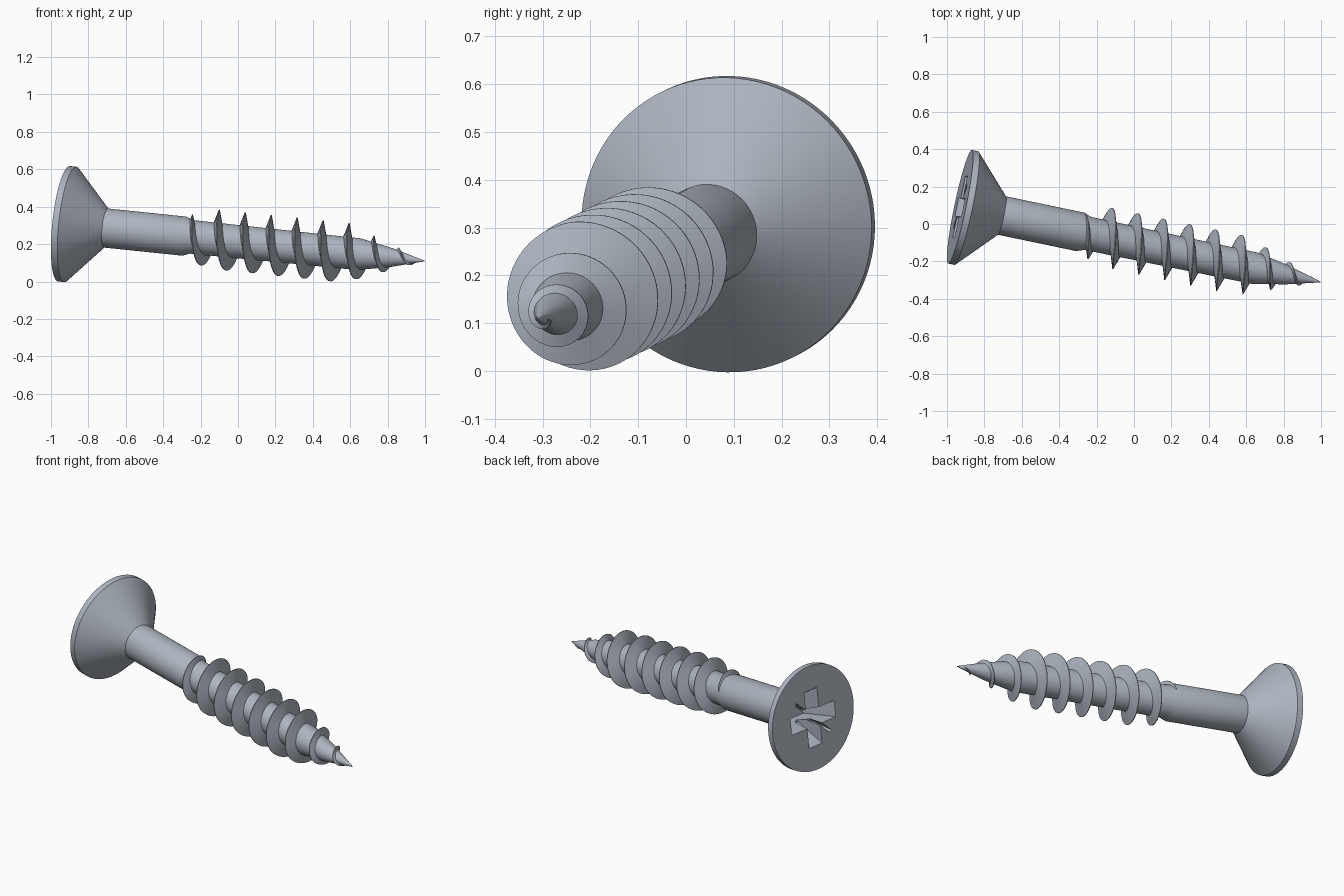
import bpy, bmesh, math
from mathutils import Matrix, Vector

if "Cube" in bpy.data.objects:
    bpy.data.objects.remove(bpy.data.objects["Cube"], do_unlink=True)

# Steel material
steel = bpy.data.materials.new("blue_grey_steel")
steel.use_nodes = True
COLOUR = (0.42, 0.46, 0.52, 1)
steel.diffuse_color = COLOUR
steel.node_tree.nodes["Principled BSDF"].inputs["Base Color"].default_value = COLOUR

# Local z runs from the head face to the tip; this frame lays the screw down
head_centre = Vector((-0.93, 0.092, 0.309))
tip = Vector((0.997, -0.31, 0.11))
axis = (tip - head_centre).normalized()
length = (tip - head_centre).length
side = Vector((0, 1, 0))
side = (side - axis * side.dot(axis)).normalized()
up = axis.cross(side)
frame = Matrix.Translation(head_centre) @ Matrix((side, up, axis)).transposed().to_4x4()


def finish(bm, name):
    bmesh.ops.recalc_face_normals(bm, faces=bm.faces)
    mesh = bpy.data.meshes.new(name)
    bm.transform(frame)
    bm.to_mesh(mesh)
    bm.free()
    mesh.materials.append(steel)
    obj = bpy.data.objects.new(name, mesh)
    bpy.context.collection.objects.link(obj)
    return obj


def lerp_table(table, t):
    for (t0, r0), (t1, r1) in zip(table, table[1:]):
        if t <= t1:
            return r0 + (r1 - r0) * max(0, t - t0) / (t1 - t0)
    return table[-1][1]


def select_only(obj):
    bpy.ops.object.select_all(action='DESELECT')
    obj.select_set(True)
    bpy.context.view_layer.objects.active = obj


# Head, shank and core turned as one profile of (distance, radius)
PROFILE = [(0, 0.31), (0.035, 0.31), (0.23, 0.105), (0.66, 0.105), (0.70, 0.09),
           (1.62, 0.085), (1.80, 0.05), (length, 0.002)]


def make_body(sides=96):
    bm = bmesh.new()
    rings = [[bm.verts.new((r * math.cos(2 * math.pi * i / sides),
                            r * math.sin(2 * math.pi * i / sides), t))
              for i in range(sides)] for t, r in PROFILE]
    for a, b in zip(rings, rings[1:]):
        for i in range(sides):
            j = (i + 1) % sides
            bm.faces.new((a[i], a[j], b[j], b[i]))
    bm.faces.new(rings[0])
    bm.faces.new(rings[-1])
    return finish(bm, "screw_body")


# Tapered bar used to cut the drive recess
def make_cutter(angle, half_length, half_width, depth, taper):
    bm = bmesh.new()
    bmesh.ops.create_cube(bm, size=2)
    for v in bm.verts:
        deep = v.co.z > 0
        k = taper if deep else 1.05
        v.co = (v.co.x * half_length * k, v.co.y * half_width * (0.7 if deep else 1),
                depth if deep else -0.01)
    bm.transform(Matrix.Rotation(angle, 4, 'Z'))
    return finish(bm, "recess_cutter")


body = make_body()
for k in range(4):
    angle = k * math.pi / 4
    if k % 2 == 0:
        cutter = make_cutter(angle, 0.165, 0.05, 0.17, 0.45)
    else:
        cutter = make_cutter(angle, 0.165, 0.009, 0.10, 0.6)
    cutter.hide_render = True
    select_only(body)
    mod = body.modifiers.new("recess", 'BOOLEAN')
    mod.operation = 'DIFFERENCE'
    mod.solver = 'EXACT'
    mod.object = cutter
    bpy.ops.object.modifier_apply(modifier=mod.name)
    bpy.data.objects.remove(cutter, do_unlink=True)

# Right-handed helical thread that grows out of the shank and fades at the tip
CREST = [(0.66, 0.104), (0.72, 0.13), (0.80, 0.16), (1.55, 0.16), (1.93, 0.02)]
PITCH, PHASE, START, END = 0.1425, 0.80, 0.665, 1.93


def make_thread(steps_per_turn=64):
    bm = bmesh.new()
    steps = int((END - START) / PITCH * steps_per_turn)
    rings = []
    for s in range(steps + 1):
        t = START + (END - START) * s / steps
        angle = 2 * math.pi * (t - PHASE) / PITCH
        core = lerp_table(PROFILE, t)
        crest = max(lerp_table(CREST, t), core * 1.01)
        base = core * 0.85
        half = 0.006 + 0.25 * (crest - base)
        section = [(-half, base), (-0.002, crest), (0.002, crest), (half, base)]
        rings.append([bm.verts.new((r * math.cos(angle), r * math.sin(angle), t + dz))
                      for dz, r in section])
    for a, b in zip(rings, rings[1:]):
        for i in range(4):
            j = (i + 1) % 4
            bm.faces.new((a[i], a[j], b[j], b[i]))
    bm.faces.new(rings[0])
    bm.faces.new(rings[-1])
    return finish(bm, "screw_thread")


thread = make_thread()
for obj in (body, thread):
    select_only(obj)
    bpy.ops.object.shade_smooth_by_angle(angle=math.radians(25))
